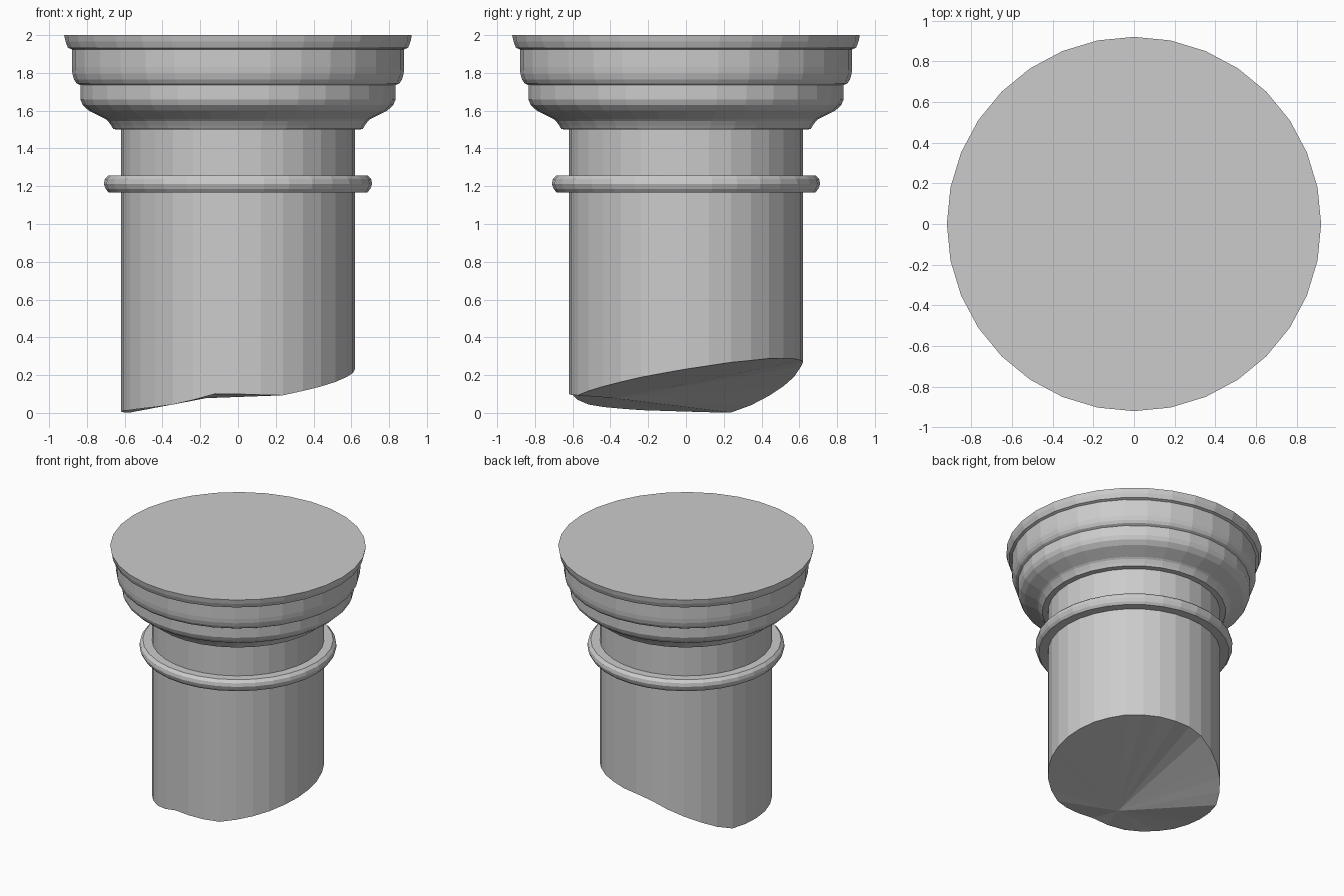
import bpy, bmesh, math

if "Cube" in bpy.data.objects:
    bpy.data.objects.remove(bpy.data.objects["Cube"])

SEG = 32
R = 0.62
ANG = [2 * math.pi * i / SEG for i in range(SEG)]


def ring(bm, r, heights):
    return [bm.verts.new((r * math.cos(a), r * math.sin(a), h)) for a, h in zip(ANG, heights)]


def bridge(bm, lo, hi):
    for i in range(SEG):
        j = (i + 1) % SEG
        bm.faces.new((lo[i], lo[j], hi[j], hi[i]))


def finish(bm, name):
    mesh = bpy.data.meshes.new(name)
    bm.to_mesh(mesh)
    bm.free()
    obj = bpy.data.objects.new(name, mesh)
    bpy.context.collection.objects.link(obj)
    return obj


def lathe(name, profile, cap=False):
    bm = bmesh.new()
    rings = [ring(bm, r, [z] * SEG) for r, z in profile]
    for lo, hi in zip(rings, rings[1:]):
        bridge(bm, lo, hi)
    if cap:
        bm.faces.new(rings[-1])
    return finish(bm, name)


# Height of the broken lower rim: (angle in degrees, z)
BREAK = [(0, .232), (22, .267), (45, .288), (67, .287), (90, .27), (100, .25),
         (115, .18), (135, .09), (145, .045), (158, 0), (180, .007), (204, .015),
         (226, .032), (241, .05), (260, .105), (270, .10), (292, .092),
         (320, .15), (338, .19), (360, .232)]


def break_z(a):
    d = math.degrees(a)
    for (a0, z0), (a1, z1) in zip(BREAK, BREAK[1:]):
        if a0 <= d <= a1:
            return z0 + (z1 - z0) * (d - a0) / (a1 - a0)


# Shaft with a faceted broken underside
bm = bmesh.new()
rim = ring(bm, R, [break_z(a) for a in ANG])
levels = [rim, ring(bm, R, [1.167] * SEG)]
bridge(bm, *levels)
low = bm.verts.new((-0.17, -0.38, 0.078))
for i in range(SEG):
    bm.faces.new((rim[(i + 1) % SEG], rim[i], low))
finish(bm, "broken_shaft")

# Rounded collar around the shaft
lathe("collar", [(R, 1.167), (.685, 1.167), (.70, 1.185), (.71, 1.212),
                 (.705, 1.238), (.685, 1.258), (R, 1.258)])

# Plain neck between collar and capital
lathe("neck", [(R, 1.258), (R, 1.5)])

# Stepped, moulded capital
lathe("capital", [(R, 1.5), (.66, 1.502), (.672, 1.522), (.688, 1.545), (.70, 1.555),
                  (.74, 1.575), (.79, 1.60), (.822, 1.63), (.835, 1.66), (.835, 1.735),
                  (.855, 1.745), (.868, 1.765), (.877, 1.795), (.88, 1.83), (.88, 1.925),
                  (.90, 1.932), (.913, 1.965), (.92, 2.0)], cap=True)
